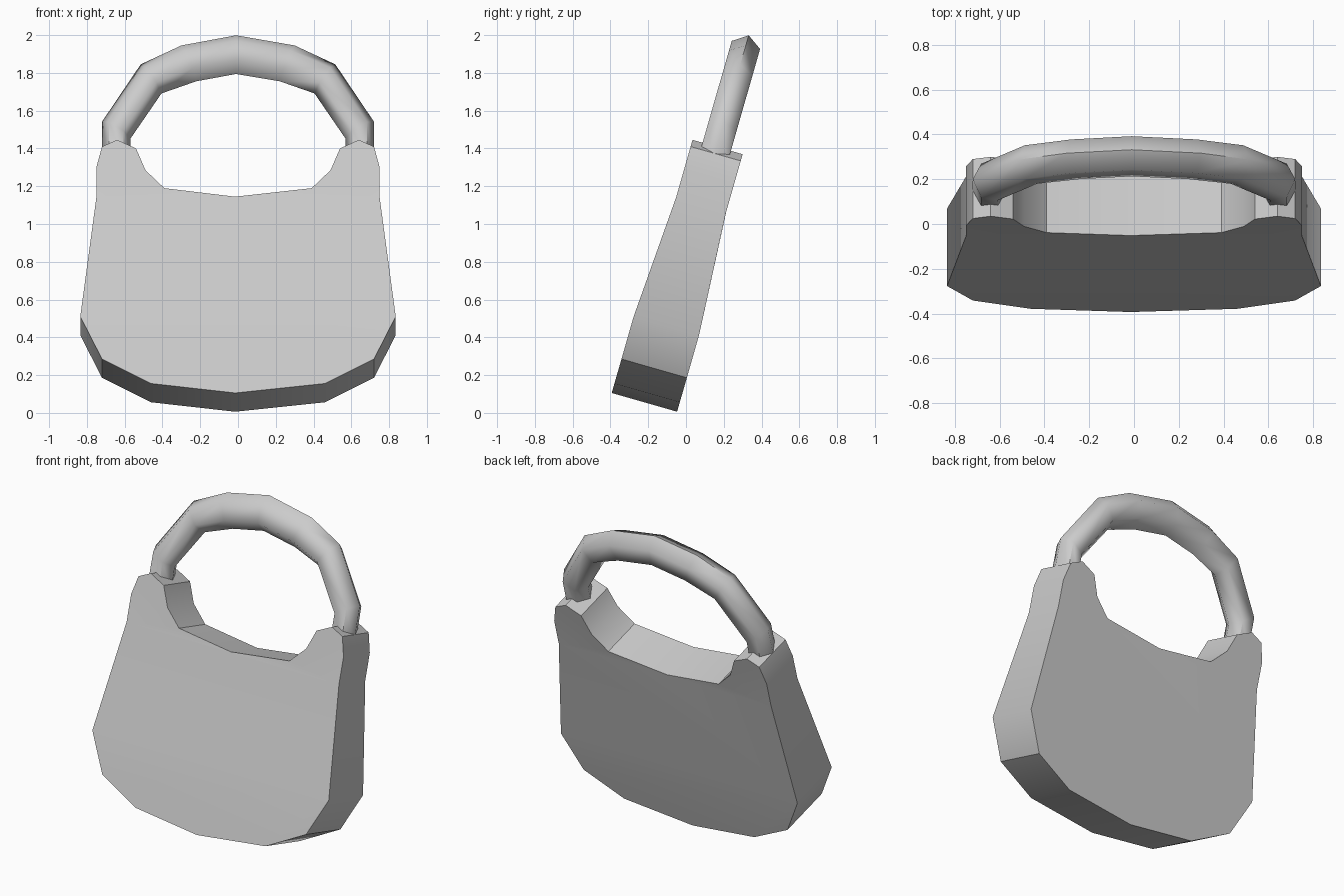
import bpy, bmesh
from math import radians, cos, sin

if "Cube" in bpy.data.objects:
    bpy.data.objects.remove(bpy.data.objects["Cube"])

TILT = radians(16)      # the whole lock leans backwards
MID = -0.227            # centre of the thickness in the leaning frame


def lean(x, w, v):
    """Leaning frame (x, thickness w, height v) to world."""
    return (x, w * cos(TILT) + v * sin(TILT), v * cos(TILT) - w * sin(TILT))


def finish(bm, name, angle):
    bmesh.ops.recalc_face_normals(bm, faces=bm.faces)
    mesh = bpy.data.meshes.new(name)
    bm.to_mesh(mesh)
    bm.free()
    obj = bpy.data.objects.new(name, mesh)
    bpy.context.collection.objects.link(obj)
    bpy.ops.object.select_all(action='DESELECT')
    obj.select_set(True)
    bpy.context.view_layer.objects.active = obj
    bpy.ops.object.shade_smooth_by_angle(angle=radians(angle))


# Body: right half outline from bottom centre up to the notch centre
half = [(0.46, 0.045), (0.72, 0.18), (0.835, 0.414), (0.75, 1.081),
        (0.75, 1.248), (0.72, 1.362), (0.64, 1.399), (0.54, 1.352),
        (0.49, 1.232), (0.39, 1.133)]
outline = [(-0.015, -0.007)] + half + [(-0.015, 1.086)] + [(-x, v) for x, v in reversed(half)]
n = len(outline)


def half_depth(v):
    t = min(max((v - 0.414) / (1.081 - 0.414), 0), 1)
    return 0.18 + (0.138 - 0.18) * t


bm = bmesh.new()
sides = [[bm.verts.new(lean(x, MID + s * half_depth(v), v)) for x, v in outline]
         for s in (-1, 1)]
# thick lower panel, tapering middle panel, two thin lugs
panels = [[0, 1, 2, 3, n - 3, n - 2, n - 1], [3, 4, 11, n - 4, n - 3],
          list(range(4, 12)), list(range(11, n - 3))]
for ring in sides:
    for p in panels:
        bm.faces.new([ring[i] for i in p])
front, back = sides
for i in range(n):
    j = (i + 1) % n
    bm.faces.new((front[i], front[j], back[j], back[i]))
finish(bm, "lock_body", 35)

# Shackle: six-sided tube, each ring given by its outer and inner point
right = [((0.30, 1.957), (0.22, 1.76)), ((0.515, 1.853), (0.405, 1.693)),
         ((0.72, 1.537), (0.57, 1.443)), ((0.722, 1.31), (0.568, 1.31))]
rings = [((-a, b), (-c, d)) for (a, b), (c, d) in reversed(right)]
rings += [((-0.01, 2.013), (-0.01, 1.80))] + right
section = [(1, 0), (0.5, 1), (-0.5, 1), (-1, 0), (-0.5, -1), (-0.5 + 1, -1)]

bm = bmesh.new()
loops = []
for (ox, ov), (ix, iv) in rings:
    cx, cv, rx, rv = (ox + ix) / 2, (ov + iv) / 2, (ox - ix) / 2, (ov - iv) / 2
    loops.append([bm.verts.new(lean(cx + r * rx, MID - 0.005 + w * 0.078, cv + r * rv))
                  for r, w in section])
for a, b in zip(loops, loops[1:]):
    for i in range(6):
        j = (i + 1) % 6
        bm.faces.new((a[i], a[j], b[j], b[i]))
bm.faces.new(loops[0])
bm.faces.new(loops[-1])
finish(bm, "shackle", 62)
